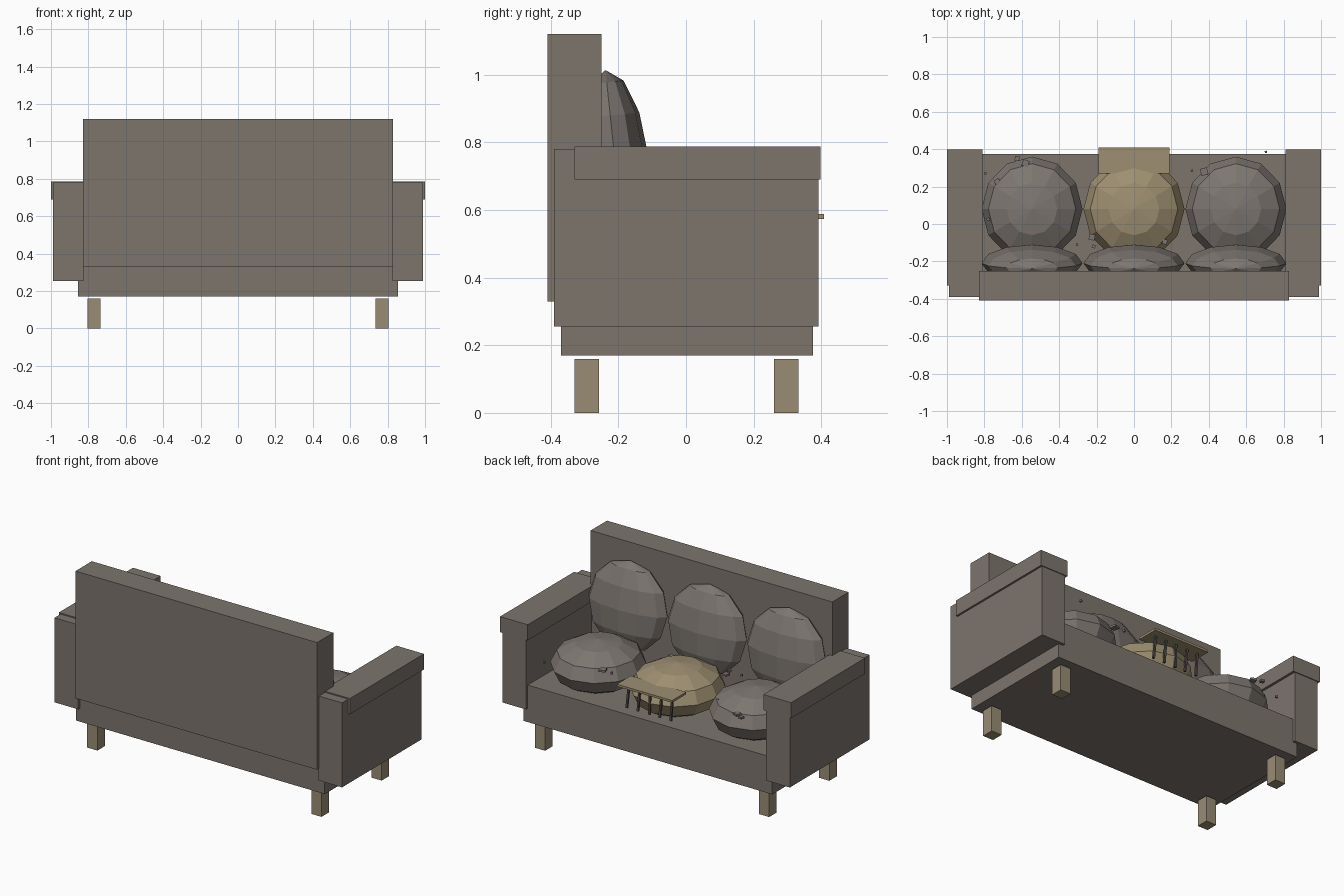
import bpy, math, random
from mathutils import Matrix, Euler

if "Cube" in bpy.data.objects:
    bpy.data.objects.remove(bpy.data.objects["Cube"])

random.seed(4)


def material(name, rgb):
    m = bpy.data.materials.new(name)
    m.diffuse_color = (*rgb, 1.0)
    m.use_nodes = True
    m.node_tree.nodes["Principled BSDF"].inputs["Base Color"].default_value = m.diffuse_color
    return m


FABRIC = material("taupe fabric", (0.205, 0.178, 0.152))
PILLOW = material("grey pillow fabric", (0.205, 0.182, 0.165))
WOOD = material("tan wood", (0.32, 0.265, 0.175))
GOLD = material("mustard cloth", (0.34, 0.275, 0.165))
DARK = material("dark thread", (0.09, 0.08, 0.072))


def box(name, x, y, z, mat):
    """Box from (min, max) ranges on each axis."""
    ranges = (x, y, z)
    bpy.ops.mesh.primitive_cube_add(size=1)
    ob = bpy.context.object
    ob.name = name
    centre = [(a + b) / 2 for a, b in ranges]
    size = [b - a for a, b in ranges]
    ob.data.transform(Matrix.Diagonal((*size, 1)))
    ob.location = centre
    ob.data.materials.append(mat)
    return ob


def cushion(name, centre, radii, mat, tilt=0.0):
    """Faceted, squashed ball."""
    bpy.ops.mesh.primitive_uv_sphere_add(segments=12, ring_count=6, radius=1)
    ob = bpy.context.object
    ob.name = name
    ob.data.transform(Matrix.Diagonal((*radii, 1)))
    ob.rotation_euler = (math.radians(tilt), 0, 0)
    ob.location = centre
    ob.data.materials.append(mat)
    return ob


# Frame
box("seat_base", (-0.855, 0.855), (-0.37, 0.375), (0.17, 0.40), FABRIC)
box("backrest", (-0.83, 0.83), (-0.41, -0.25), (0.33, 1.12), FABRIC)

# Arms with overhanging caps, and legs
for side, s in (("left", -1), ("right", 1)):
    def span(a, b):
        return tuple(sorted((s * a, s * b)))
    box(f"arm_{side}", span(0.825, 0.988), (-0.39, 0.392), (0.255, 0.78), FABRIC)
    box(f"arm_cap_{side}", span(0.81, 1.0), (-0.33, 0.397), (0.69, 0.787), FABRIC)
    for end, y in (("rear", (-0.33, -0.257)), ("front", (0.26, 0.333))):
        box(f"{end}_leg_{side}", span(0.735, 0.805), y, (0, 0.16), WOOD)

# Seat and back cushions
for place, x in (("left", -0.545), ("middle", 0.0), ("right", 0.545)):
    mat = GOLD if place == "middle" else PILLOW
    cushion(f"seat_cushion_{place}", (x, 0.08, 0.50), (0.27, 0.28, 0.15), mat)
    cushion(f"back_cushion_{place}", (x, -0.21, 0.745), (0.27, 0.10, 0.27), PILLOW, 6)

# Throw flap with hanging fringe
box("throw_flap", (-0.19, 0.19), (0.27, 0.408), (0.574, 0.588), GOLD)
for i in range(5):
    x = -0.15 + 0.075 * i
    strand = box(f"fringe_{i}", (x - 0.006, x + 0.006), (0.349, 0.361), (0.43, 0.576), DARK)
    strand.rotation_euler = (0, math.radians(random.uniform(-7, 7)), 0)

# Scattered crumbs: x, y, size
crumbs = [(-0.73, 0.225, 0.03), (-0.625, 0.35, 0.025), (-0.58, 0.325, 0.035),
          (-0.795, 0.27, 0.014), (-0.78, 0.025, 0.016), (-0.385, 0.23, 0.01),
          (0.31, 0.285, 0.012), (0.375, 0.28, 0.038), (0.705, 0.385, 0.012),
          (-0.305, -0.11, 0.012), (-0.225, -0.07, 0.032), (-0.215, -0.12, 0.018),
          (0.165, -0.095, 0.026)]
for i, (x, y, d) in enumerate(crumbs):
    h = d / 2
    c = box(f"crumb_{i}", (x - h, x + h), (y - h, y + h), (0.572, 0.584), PILLOW)
    c.rotation_euler = Euler((0, 0, random.uniform(0, 1.5)))
